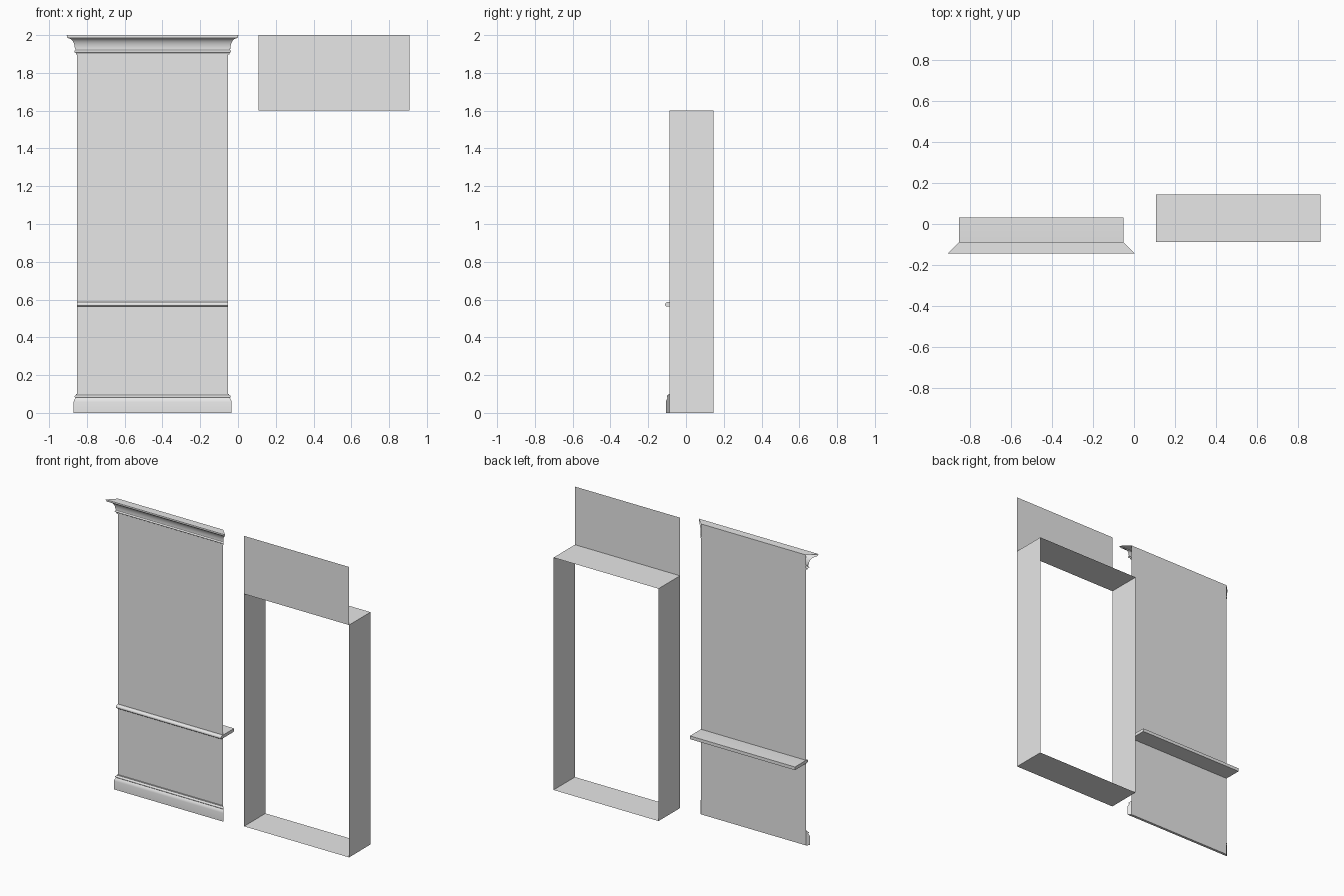
import bpy, math

if "Cube" in bpy.data.objects:
    bpy.data.objects.remove(bpy.data.objects["Cube"])

grey = bpy.data.materials.new("light grey")
grey.diffuse_color = (0.8, 0.8, 0.8, 1)
grey.use_nodes = True
grey.node_tree.nodes["Principled BSDF"].inputs["Base Color"].default_value = grey.diffuse_color

L0, L1 = -0.852, -0.052      # left wall panel, x range
R0, R1 = 0.108, 0.908        # window reveal, x range
FACE, BACK = -0.0885, 0.1445  # wall face and reveal back, y


def make(name, verts, faces, smooth=False):
    me = bpy.data.meshes.new(name)
    me.from_pydata(verts, [], faces)
    me.materials.append(grey)
    ob = bpy.data.objects.new(name, me)
    bpy.context.collection.objects.link(ob)
    if smooth:
        bpy.ops.object.select_all(action='DESELECT')
        ob.select_set(True)
        bpy.context.view_layer.objects.active = ob
        bpy.ops.object.shade_smooth_by_angle(angle=math.radians(35))
    return ob


def moulding(name, profile, mitre=True, caps=False, closed=False):
    """Run a profile of (offset from wall, z), bottom to top, along the left panel."""
    n = len(profile)
    verts = []
    for off, z in profile:
        m = off if mitre else 0
        verts += [(L0 - m, FACE - off, z), (L1 + m, FACE - off, z)]
    faces = []
    for i in range(n if closed else n - 1):
        j = (i + 1) % n
        faces.append((2 * i, 2 * i + 1, 2 * j + 1, 2 * j))
    if caps:
        faces.append([2 * i for i in range(n)])
        faces.append([2 * i + 1 for i in reversed(range(n))])
    return make(name, verts, faces, True)


def arc(cx, cz, rx, rz, a0, a1, n):
    return [(cx + rx * math.cos(math.radians(a0 + (a1 - a0) * i / n)),
             cz + rz * math.sin(math.radians(a0 + (a1 - a0) * i / n))) for i in range(n + 1)]


def wall(name, x0, x1, z0, z1):
    return make(name, [(x0, FACE, z0), (x1, FACE, z0), (x1, FACE, z1), (x0, FACE, z1)], [(0, 1, 2, 3)])


# Wall sheets
wall("wall_panel", L0, L1, 0, 2)
wall("wall_above_opening", R0, R1, 1.6, 2)

# Open reveal lining the opening: floor, right side, head, left side
ring = [(R0, 0), (R1, 0), (R1, 1.6), (R0, 1.6)]
make("opening_reveal", [(x, y, z) for y in (FACE, BACK) for x, z in ring],
     [(i, i + 4, (i + 1) % 4 + 4, (i + 1) % 4) for i in range(4)])

# Crown: bead, cove and top lip
crown = [(0, 1.898), (0.006, 1.898), (0.006, 1.905)]
crown += arc(0.008, 1.914, 0.007, 0.007, -80, 80, 6)
crown += [(0.008, 1.926), (0.012, 1.926)]
crown += arc(0.046, 1.928, 0.034, 0.055, 180, 97, 10)
crown += [(0.046, 1.984)]
crown += arc(0.046, 1.992, 0.007, 0.008, -70, 40, 5)
crown += [(0.056, 1.997), (0.056, 2.0), (0, 2.0)]
moulding("crown_moulding", crown)

# Skirting: plain board, sloped shoulder and bead
base = [(0, 0), (0.018, 0), (0.018, 0.058)]
base += [(0.016, 0.067), (0.012, 0.074), (0.009, 0.078)]
base += arc(0.006, 0.087, 0.007, 0.007, -70, 70, 6)
base += [(0.005, 0.096), (0.005, 0.1), (0, 0.1)]
moulding("skirting_board", base, caps=True)

# Sill board running through the wall with a rounded nose
sill = [(-0.12, 0.564), (0.018, 0.564), (0.022, 0.568)]
sill += arc(0.009, 0.574, 0.013, 0.012, 0, 90, 6)
sill += [(-0.12, 0.586)]
moulding("window_sill", sill, mitre=False, caps=True, closed=True)
